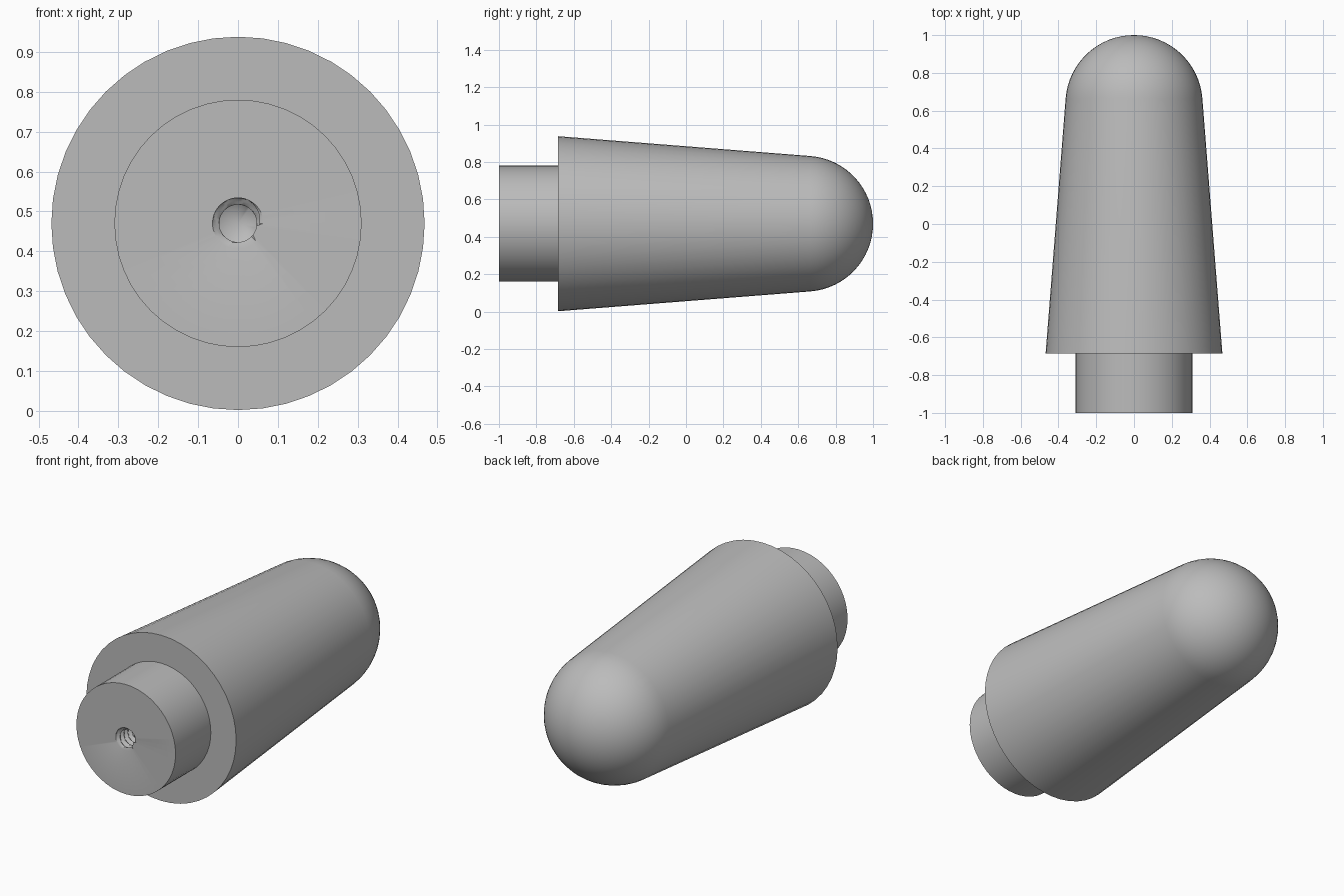
import bpy
import bmesh
import math

SEGMENTS = 48
AXIS_Z = 0.47
TAU = math.tau

cube = bpy.data.objects.get("Cube")
if cube:
    bpy.data.objects.remove(cube)

grey = bpy.data.materials.new("plain grey")
grey.use_nodes = True
grey.diffuse_color = (0.5, 0.5, 0.5, 1)
grey.node_tree.nodes["Principled BSDF"].inputs["Base Color"].default_value = (0.5, 0.5, 0.5, 1)


def lathe(name, rings, tip):
    """Skin rings of (y, radius or radius function of angle), closed at the tip if given."""
    bm = bmesh.new()
    loops = []
    for y, radius in rings:
        loop = []
        for i in range(SEGMENTS):
            a = TAU * i / SEGMENTS
            r = radius(a) if callable(radius) else radius
            loop.append(bm.verts.new((r * math.cos(a), y, AXIS_Z + r * math.sin(a))))
        loops.append(loop)
    for one, two in zip(loops, loops[1:]):
        for i in range(SEGMENTS):
            j = (i + 1) % SEGMENTS
            bm.faces.new((one[i], one[j], two[j], two[i]))
    end = bm.verts.new((0, tip, AXIS_Z))
    last = loops[-1]
    for i in range(SEGMENTS):
        bm.faces.new((last[i], last[(i + 1) % SEGMENTS], end))
    mesh = bpy.data.meshes.new(name)
    bm.to_mesh(mesh)
    bm.free()
    mesh.materials.append(grey)
    obj = bpy.data.objects.new(name, mesh)
    bpy.context.collection.objects.link(obj)
    bpy.ops.object.select_all(action='DESELECT')
    obj.select_set(True)
    bpy.context.view_layer.objects.active = obj
    bpy.ops.object.shade_smooth_by_angle(angle=math.radians(30))
    return obj


# Tapered grip with a round end tangent to its sides
SHOULDER = -0.685
PEG_R = 0.31
DOME_R = 0.363
dome_y = 1 - DOME_R
grip = [(SHOULDER, PEG_R), (SHOULDER, 0.468)]
start = 0.078
STEPS = 16
for k in range(STEPS):
    t = start + (math.pi / 2 - start) * k / STEPS
    grip.append((dome_y + DOME_R * math.sin(t), DOME_R * math.cos(t)))
lathe("grip", grip, 1)

# Mounting peg with a threaded hole in its end
MINOR, MAJOR = 0.047, 0.064
PITCH, TURNS, ROWS = 0.035, 10, 8
CREST = 0.875


def thread(y):
    def radius(a):
        phase = ((y + 1) / PITCH + a / TAU) % 1
        depth = max(0, 1 - abs(2 * phase / CREST - 1))
        return MINOR + (MAJOR - MINOR) * min(1, 1.4 * depth)
    return radius


def rim(a):
    return MINOR if a / TAU > CREST else MAJOR


peg = [(SHOULDER, PEG_R), (-1, PEG_R), (-1, rim)]
for k in range(1, TURNS * ROWS):
    y = -1 + PITCH * k / ROWS
    peg.append((y, thread(y)))
hole_end = -1 + PITCH * TURNS
peg.append((hole_end, MINOR))
peg_object = lathe("threaded_peg", peg, hole_end + 0.03)
